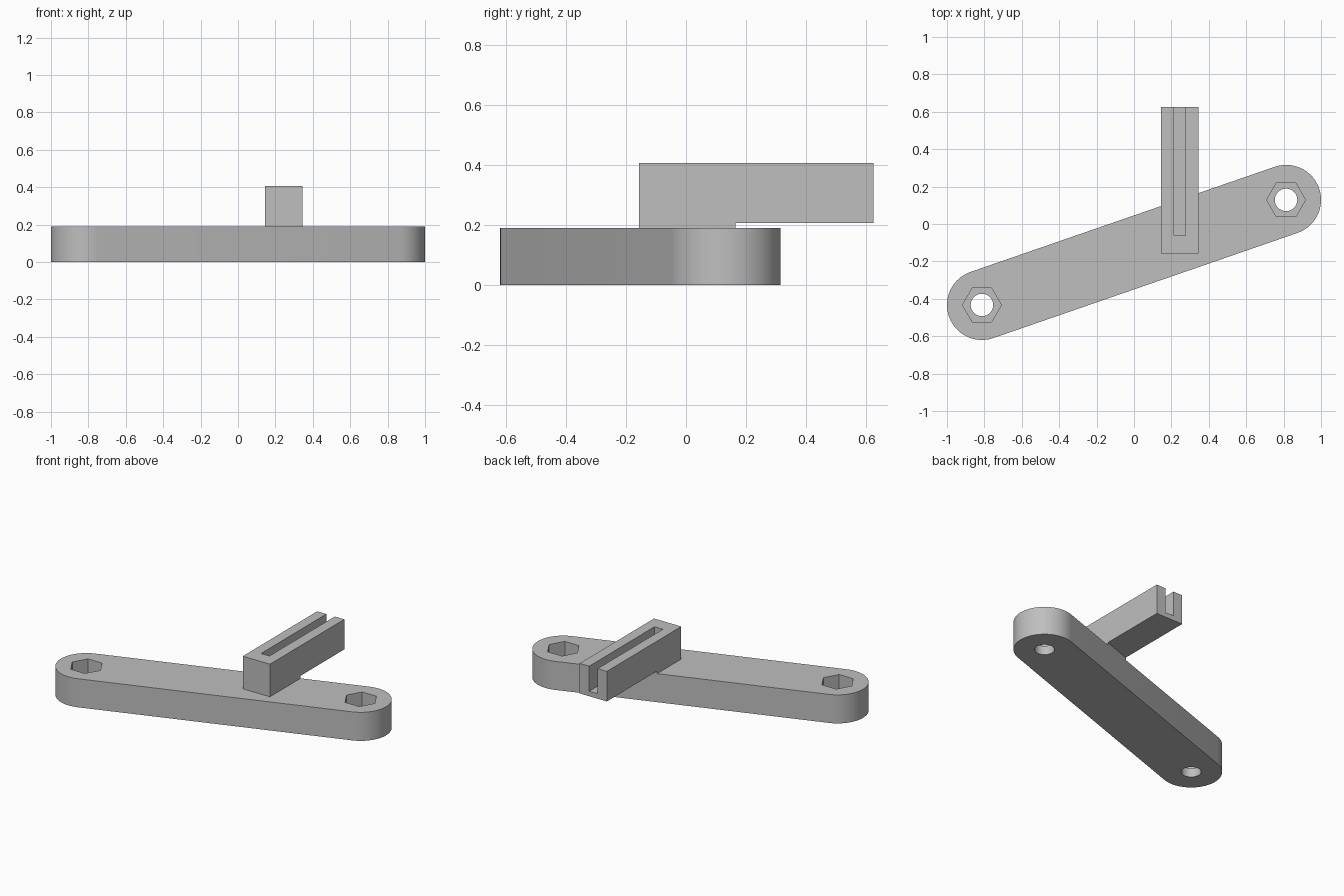
import bpy, bmesh, math
from mathutils import Vector

cube = bpy.data.objects.get("Cube")
if cube:
    bpy.data.objects.remove(cube)

grey = bpy.data.materials.new("plain grey")
grey.use_nodes = True
grey.diffuse_color = (0.52, 0.52, 0.52, 1)
grey.node_tree.nodes["Principled BSDF"].inputs["Base Color"].default_value = grey.diffuse_color


def prism(name, outline, z0, z1):
    """Extrude a counter-clockwise outline from z0 to z1."""
    bm = bmesh.new()
    face = bm.faces.new([bm.verts.new((x, y, z0)) for x, y in outline])
    top = bmesh.ops.extrude_face_region(bm, geom=[face])["geom"]
    for v in top:
        if isinstance(v, bmesh.types.BMVert):
            v.co.z = z1
    bmesh.ops.recalc_face_normals(bm, faces=bm.faces)
    mesh = bpy.data.meshes.new(name)
    bm.to_mesh(mesh)
    bm.free()
    mesh.materials.append(grey)
    obj = bpy.data.objects.new(name, mesh)
    bpy.context.collection.objects.link(obj)
    return obj


def rect(x0, x1, y0, y1):
    return [(x0, y0), (x1, y0), (x1, y1), (x0, y1)]


def arc(centre, radius, start, sweep, steps):
    return [(centre.x + radius * math.cos(start + sweep * i / steps),
             centre.y + radius * math.sin(start + sweep * i / steps)) for i in range(steps + 1)]


def cut(target, cutter):
    """Subtract the cutter and remove it."""
    cutter.hide_render = True
    mod = target.modifiers.new("cut", "BOOLEAN")
    mod.operation, mod.solver, mod.object = "DIFFERENCE", "EXACT", cutter
    bpy.ops.object.select_all(action="DESELECT")
    bpy.context.view_layer.objects.active = target
    target.select_set(True)
    bpy.ops.object.modifier_apply(modifier=mod.name)
    bpy.data.objects.remove(cutter)


# Slanted link bar with round ends
left, right = Vector((0.813, 0.129)), Vector((-0.813, -0.433))
radius, thick = 0.187, 0.19
axis = left - right
angle = math.atan2(axis.y, axis.x)
outline = (arc(left, radius, angle - math.pi / 2, math.pi, 40)
           + arc(right, radius, angle + math.pi / 2, math.pi, 40))
bar = prism("link_bar", outline, 0, thick)

# Bolt holes with hexagonal nut pockets
for end in (left, right):
    cut(bar, prism("bolt_cutter", arc(end, 0.06, 0, math.tau, 48)[:-1], -0.1, 0.3))
    cut(bar, prism("nut_cutter", arc(end, 0.104, 0, math.tau, 6)[:-1], 0.06, 0.3))
bpy.ops.object.shade_smooth_by_angle(angle=math.radians(30))

# Slotted arm across the bar
x0, x1, y0, y1 = 0.145, 0.345, -0.157, 0.625
arm = prism("slotted_arm", rect(x0, x1, y0, y1), thick, 0.407)
cut(arm, prism("slot_cutter", rect(0.213, 0.275, -0.062, 0.8), 0.24, 0.6))


# Clearance under the overhang, following the bar's rear edge
def rear_edge(x):
    return left.y + (x - left.x) * math.tan(angle) + radius / math.cos(angle)


a, b = x0 - 0.1, x1 + 0.1
cut(arm, prism("clearance_cutter",
               [(a, rear_edge(a)), (b, rear_edge(b)), (b, 0.8), (a, 0.8)], 0.1, 0.207))
